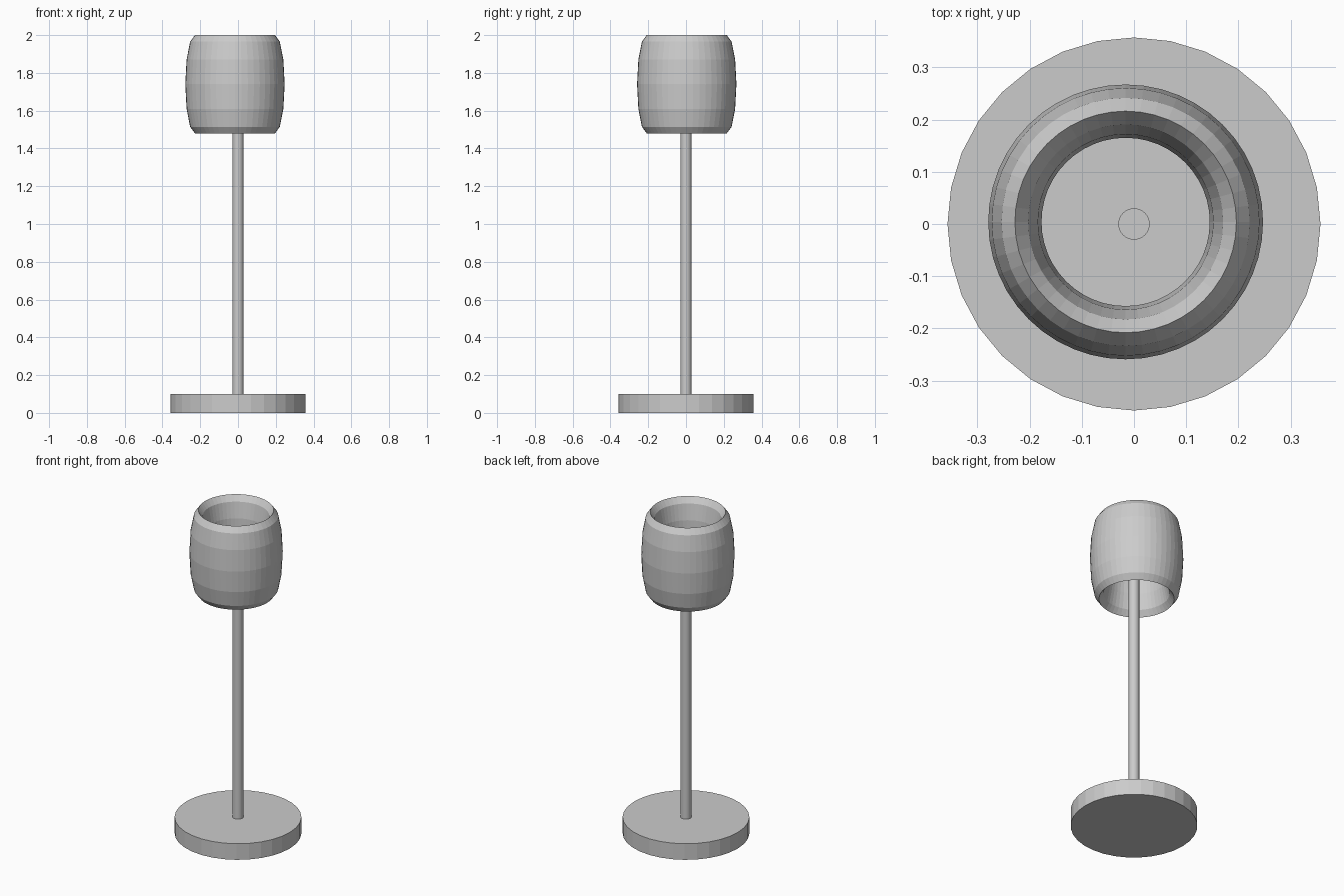
import bpy

if "Cube" in bpy.data.objects:
    bpy.data.objects.remove(bpy.data.objects["Cube"])


def cylinder(name, radius, z0, z1):
    bpy.ops.mesh.primitive_cylinder_add(
        vertices=32, radius=radius, depth=z1 - z0, location=(0, 0, (z0 + z1) / 2))
    bpy.context.object.name = name


# Round foot and slim pole
cylinder("base", 0.357, 0.0, 0.1)
cylinder("pole", 0.03, 0.1, 1.65)

# Barrel shade: a ring stretched tall, open through the middle, slightly off axis
bpy.ops.mesh.primitive_torus_add(
    major_segments=48, minor_segments=12, major_radius=0.212, minor_radius=0.051,
    location=(-0.016, 0.004, 1.74))
shade = bpy.context.object
shade.name = "lamp_shade"
shade.scale.z = 0.26 / 0.051
bpy.ops.object.transform_apply(location=False, rotation=False, scale=True)
